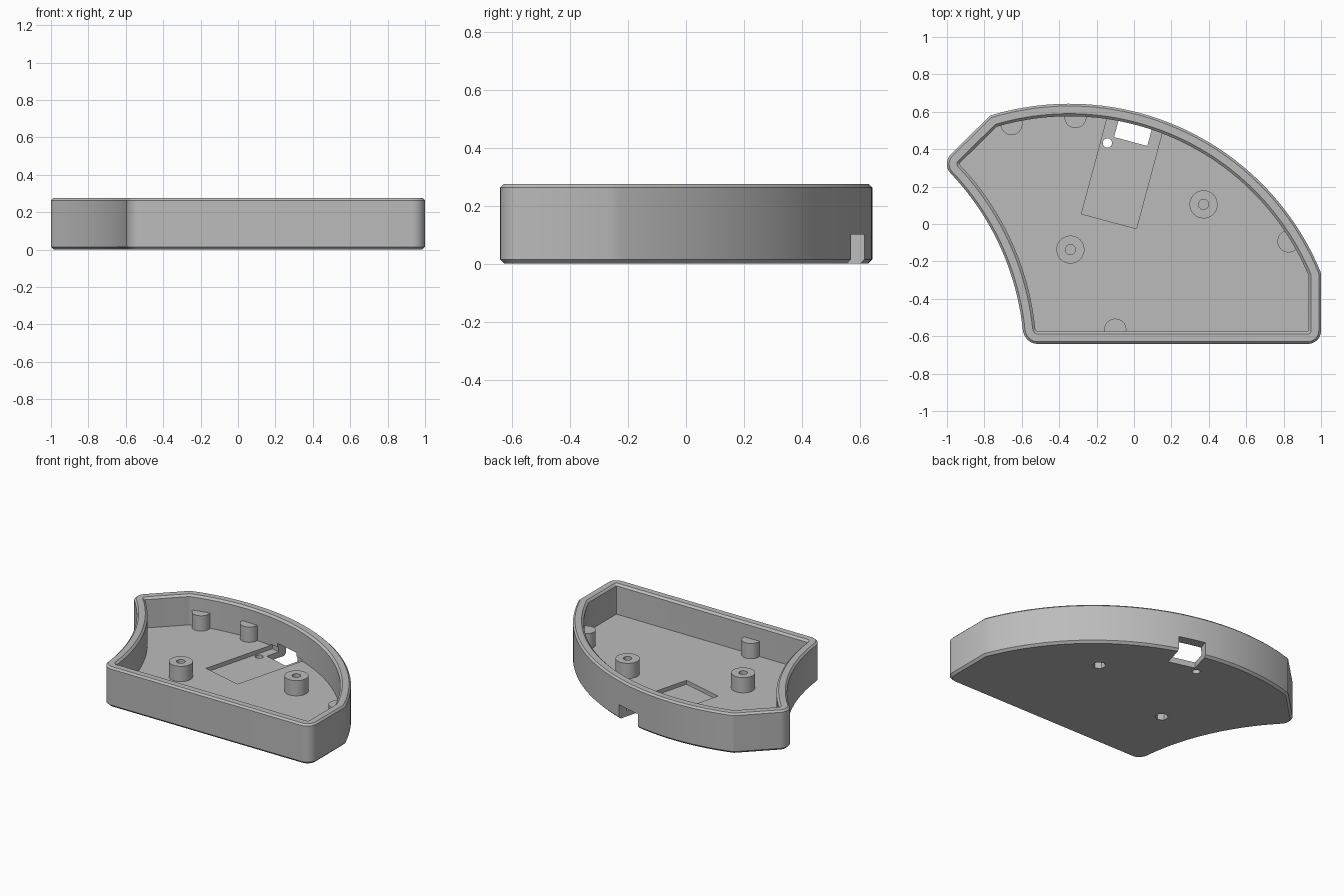
import bpy, bmesh, math
from mathutils import Vector, Matrix

if "Cube" in bpy.data.objects:
    bpy.data.objects.remove(bpy.data.objects["Cube"])

grey = bpy.data.materials.new("light_grey")
grey.use_nodes = True
grey.diffuse_color = (0.5, 0.5, 0.5, 1)
grey.node_tree.nodes["Principled BSDF"].inputs["Base Color"].default_value = (0.5, 0.5, 0.5, 1)

FLOOR, POST_TOP, HEIGHT, WALL = 0.067, 0.172, 0.275, 0.067
FRONT, ROUND = -0.641, 0.07


def arc(cx, cy, r, a0, a1, n):
    angles = [math.radians(a0 + (a1 - a0) * i / n) for i in range(n + 1)]
    return [Vector((cx + r * math.cos(a), cy + r * math.sin(a))) for a in angles]


def fillet(p, corner, q, n=8):
    c = p + q - corner
    steps = [i / n * math.pi / 2 for i in range(n + 1)]
    return [c + (p - c) * math.cos(a) + (q - c) * math.sin(a) for a in steps]


def inset(points, d):
    """Move a counter-clockwise outline inward by d."""
    result = []
    for i, p in enumerate(points):
        e0 = (p - points[i - 1]).normalized()
        e1 = (points[(i + 1) % len(points)] - p).normalized()
        n0, n1 = Vector((-e0.y, e0.x)), Vector((-e1.y, e1.x))
        result.append(p + (n0 + n1) * d / (1 + n0.dot(n1)))
    return result


def make_object(name, bm):
    bmesh.ops.recalc_face_normals(bm, faces=bm.faces)
    mesh = bpy.data.meshes.new(name)
    bm.to_mesh(mesh)
    bm.free()
    mesh.materials.append(grey)
    obj = bpy.data.objects.new(name, mesh)
    bpy.context.collection.objects.link(obj)
    return obj


def cylinder(name, x, y, r, z0, z1, sides=40):
    bm = bmesh.new()
    bmesh.ops.create_cone(bm, cap_ends=True, segments=sides, radius1=r, radius2=r, depth=z1 - z0,
                          matrix=Matrix.Translation((x, y, (z0 + z1) / 2)))
    return make_object(name, bm)


def board_box(name, u0, u1, v0, v1, z0, z1):
    """Box in the frame of the tilted circuit board."""
    bm = bmesh.new()
    bmesh.ops.create_cube(bm, size=1)
    frame = Matrix.Translation((-0.134, 0.0145, 0)) @ Matrix.Rotation(math.radians(-15), 4, 'Z')
    place = Matrix.Translation(((u0 + u1) / 2, (v0 + v1) / 2, (z0 + z1) / 2))
    size = Matrix.Diagonal((u1 - u0, v1 - v0, z1 - z0, 1))
    bmesh.ops.transform(bm, matrix=frame @ place @ size, verts=bm.verts)
    return make_object(name, bm)


def combine(target, helper, operation):
    helper.hide_render = True
    mod = target.modifiers.new(helper.name, 'BOOLEAN')
    mod.operation, mod.solver, mod.object = operation, 'EXACT', helper
    graph = bpy.context.evaluated_depsgraph_get()
    graph.update()
    mesh = bpy.data.meshes.new_from_object(target.evaluated_get(graph))
    target.modifiers.clear()
    target.data = mesh
    bpy.data.objects.remove(helper)


# Outline: straight front and side, big back arc, slanted tip, hollow left arc
back_arc = arc(-0.345, -0.809, 1.452, 22.1, 107, 56)
left_arc = arc(-2.017, -0.714, 1.43, 43.6, 6, 36)
tip = left_arc[0] + (left_arc[0] - left_arc[1]).normalized() * ROUND
slant = (back_arc[-1] - tip).normalized()
front_left = Vector((left_arc[-1].x + 0.007, FRONT))
front_right = Vector((1, FRONT))
outline = (fillet(left_arc[-1], front_left, front_left + Vector((ROUND, 0)))
           + fillet(front_right - Vector((ROUND, 0)), front_right, front_right + Vector((0, ROUND)))
           + back_arc + fillet(tip + slant * ROUND, tip, left_arc[0]) + left_arc[1:-1])

# Tray: loops up the outside, over the chamfered rim and down to the floor
profile = [(0.015, 0), (0, 0.015), (0, 0.263), (0.012, HEIGHT), (0.053, HEIGHT),
           (WALL, 0.262), (WALL, FLOOR)]
bm = bmesh.new()
loops = [[bm.verts.new((p.x, p.y, z)) for p in inset(outline, d)] for d, z in profile]
count = len(outline)
for low, high in zip(loops, loops[1:]):
    for i in range(count):
        j = (i + 1) % count
        bm.faces.new((low[i], low[j], high[j], high[i]))
bm.faces.new(loops[0][::-1])
bm.faces.new(loops[-1])
tray = make_object("case_tray", bm)

# Support pegs along the wall
for x, y in [(-0.655, 0.535), (-0.313, 0.572), (0.826, -0.093), (-0.1, -0.565)]:
    combine(tray, cylinder("wall_peg", x, y, 0.059, 0.03, POST_TOP), 'UNION')

# Screw posts with a blind hole above and a nut pocket below
for x, y in [(-0.34, -0.137), (0.372, 0.105)]:
    combine(tray, cylinder("screw_post", x, y, 0.075, 0.03, POST_TOP), 'UNION')
    combine(tray, cylinder("screw_hole", x, y, 0.027, 0.12, 0.3, 24), 'DIFFERENCE')
    combine(tray, cylinder("nut_pocket", x, y, 0.042, -0.1, 0.1, 6), 'DIFFERENCE')

# Board recess, cable port through floor and wall, reset button hole
combine(tray, board_box("board_recess", -0.152, 0.152, 0, 0.54, 0.04, 0.075), 'DIFFERENCE')
combine(tray, board_box("cable_port", -0.09, 0.094, 0.442, 0.9, -0.1, 0.1), 'DIFFERENCE')
combine(tray, cylinder("reset_hole", -0.142, 0.433, 0.025, -0.1, 0.1, 24), 'DIFFERENCE')

bpy.ops.object.select_all(action='DESELECT')
tray.select_set(True)
bpy.context.view_layer.objects.active = tray
bpy.ops.object.shade_smooth_by_angle(angle=math.radians(25))
